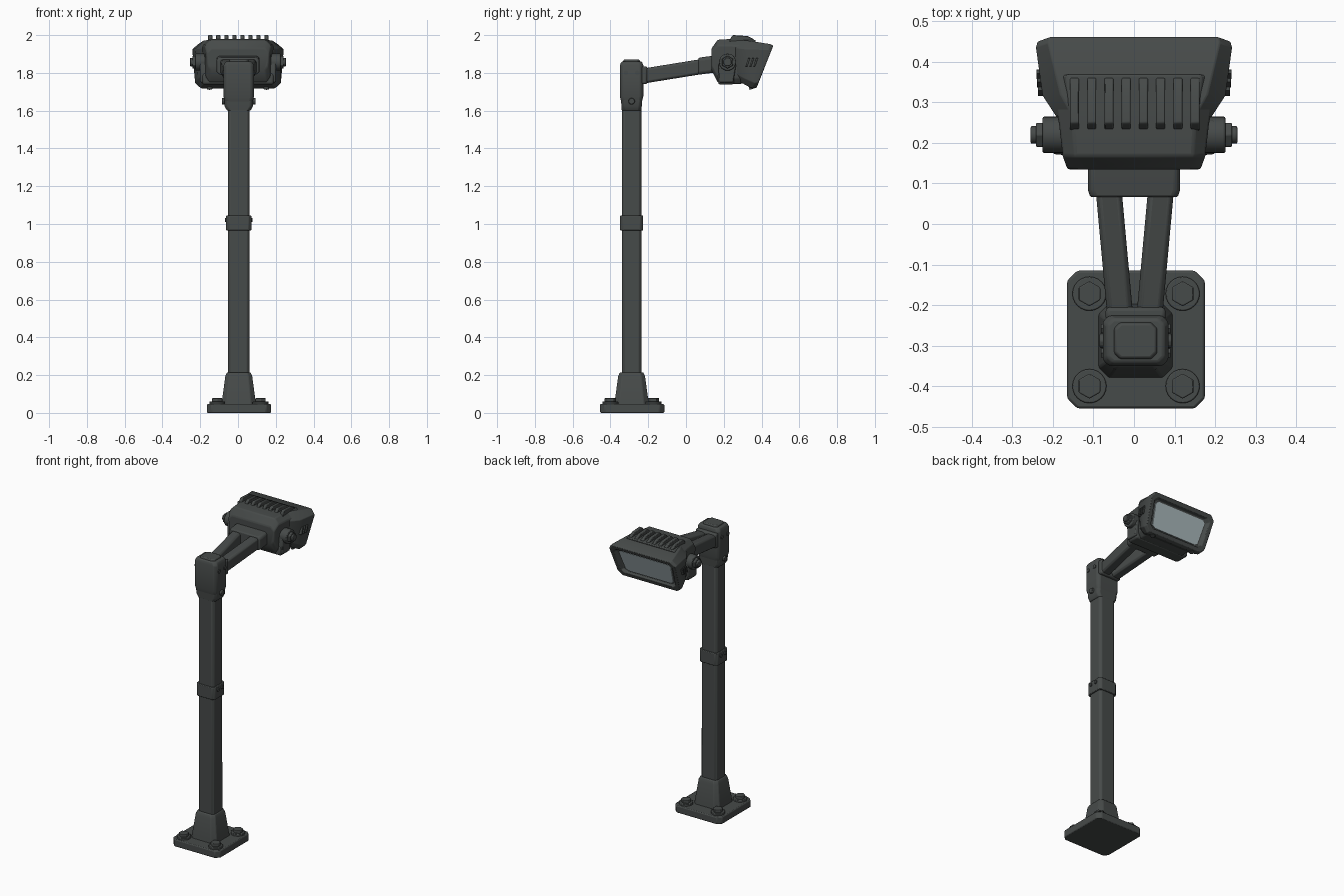
import bpy, bmesh, math
from mathutils import Vector, Matrix

if "Cube" in bpy.data.objects:
    bpy.data.objects.remove(bpy.data.objects["Cube"])


def material(name, rgb):
    m = bpy.data.materials.new(name)
    m.diffuse_color = (*rgb, 1)
    m.use_nodes = True
    m.node_tree.nodes["Principled BSDF"].inputs["Base Color"].default_value = m.diffuse_color
    return m


METAL = material("dark grey metal", (0.062, 0.069, 0.067))
GLASS = material("pale glass", (0.42, 0.50, 0.52))
CX, CY = 0.004, -0.288          # post axis


def finish(name, bm, mat=METAL, bevel=0.0):
    bmesh.ops.recalc_face_normals(bm, faces=bm.faces)
    me = bpy.data.meshes.new(name)
    bm.to_mesh(me)
    bm.free()
    ob = bpy.data.objects.new(name, me)
    bpy.context.collection.objects.link(ob)
    me.materials.append(mat)
    bpy.context.view_layer.objects.active = ob
    ob.select_set(True)
    if bevel:
        b = ob.modifiers.new("bevel", "BEVEL")
        b.width, b.segments, b.limit_method = bevel, 2, "ANGLE"
    bpy.ops.object.shade_smooth_by_angle(angle=math.radians(35))
    ob.select_set(False)
    return ob


def loft(name, rings, bevel=0.0, mat=METAL):
    """Skin a list of equal-length point loops and cap both ends."""
    bm = bmesh.new()
    loops = [[bm.verts.new(p) for p in r] for r in rings]
    n = len(loops[0])
    for a, b in zip(loops, loops[1:]):
        for i in range(n):
            bm.faces.new((a[i], a[(i + 1) % n], b[(i + 1) % n], b[i]))
    bm.faces.new(loops[0])
    bm.faces.new(loops[-1])
    return finish(name, bm, mat, bevel)


def octagon(hx, hy, c):
    return [(hx - c, -hy), (hx, c - hy), (hx, hy - c), (hx - c, hy),
            (c - hx, hy), (-hx, hy - c), (-hx, c - hy), (c - hx, -hy)]


def column(name, levels, bevel=0.004, cx=CX, cy=CY):
    """Stack of chamfered rectangles: (z, half x, half y, chamfer)."""
    return loft(name, [[(cx + x, cy + y, z) for x, y in octagon(hx, hy, c)]
                       for z, hx, hy, c in levels], bevel)


def box(name, lo, hi, bevel=0.006, mat=METAL):
    bm = bmesh.new()
    lo, hi = Vector(lo), Vector(hi)
    size = Matrix.Diagonal((*(hi - lo), 1))
    bmesh.ops.create_cube(bm, size=1, matrix=Matrix.Translation((lo + hi) / 2) @ size)
    return finish(name, bm, mat, bevel)


def rod(name, start, end, r, sides=20, bevel=0.003, r2=None):
    a, b = Vector(start), Vector(end)
    bm = bmesh.new()
    m = Matrix.Translation((a + b) / 2) @ (b - a).to_track_quat("Z", "Y").to_matrix().to_4x4()
    bmesh.ops.create_cone(bm, cap_ends=True, segments=sides, radius1=r,
                          radius2=r if r2 is None else r2, depth=(b - a).length, matrix=m)
    return finish(name, bm, METAL, bevel)


# Base plate and anchor bolts
column("base_plate", [(0, 0.17, 0.17, 0.025), (0.047, 0.17, 0.17, 0.025)], 0.006, 0.005, -0.285)
for x in (-0.11, 0.12):
    for y in (-0.4, -0.172):
        rod("bolt_washer", (x, y, 0.04), (x, y, 0.06), 0.042, 24)
        rod("anchor_bolt", (x, y, 0.05), (x, y, 0.078), 0.031, 6)

# Tapered foot and post
column("foot", [(0.04, 0.092, 0.092, 0.025), (0.07, 0.088, 0.088, 0.025),
                (0.195, 0.071, 0.071, 0.02), (0.215, 0.062, 0.062, 0.018)])
column("post", [(0.05, 0.057, 0.052, 0.012), (1.7, 0.057, 0.052, 0.012)])

# Middle clamp with screws
column("middle_clamp", [(0.965, 0.067, 0.061, 0.015), (1.045, 0.067, 0.061, 0.015)])
for s in (-1, 1):
    for y in (-0.022, 0.022):
        x0 = CX + s * 0.06
        rod("clamp_screw", (x0, CY + y, 1.022), (x0 + s * 0.014, CY + y, 1.022), 0.011, 8, 0)

# Post cap: neck, block, raised lid
column("neck_clamp", [(1.60, 0.062, 0.052, 0.015), (1.625, 0.076, 0.054, 0.015),
                      (1.685, 0.076, 0.058, 0.015)])
for s in (-1, 1):
    x0 = CX + s * 0.07
    rod("neck_screw", (x0, CY, 1.65), (x0 + s * 0.019, CY, 1.65), 0.018, 8)
    for y in (-0.03, 0.03):
        x0 = CX + s * 0.078
        rod("cap_screw", (x0, CY + y, 1.8), (x0 + s * 0.008, CY + y, 1.8), 0.013, 6, 0)
column("post_cap", [(1.635, 0.07, 0.052, 0.012), (1.675, 0.081, 0.062, 0.015),
                    (1.84, 0.081, 0.062, 0.015), (1.86, 0.07, 0.054, 0.015)], 0.006)
column("cap_lid", [(1.85, 0.056, 0.048, 0.014), (1.87, 0.05, 0.042, 0.014)])
box("arm_socket", (-0.07, -0.24, 1.74), (0.078, -0.205, 1.835), 0.01)

# Pair of diverging arms
for s in (-1, 1):
    rings = []
    for y, x, z in ((-0.26, 0.033, 1.778), (0.1, 0.066, 1.836)):
        rings.append([(s * x + 0.002 + a, y, z + b) for a, b in octagon(0.032, 0.04, 0.01)])
    loft("arm", rings, 0.004)

# Knuckle joining arms to lamp
loft("knuckle", [[(x, y, z + zz) for x, zz in octagon(hx, 0.045, 0.012)]
                 for y, hx, z in ((0.066, 0.108, 1.835), (0.085, 0.114, 1.838), (0.18, 0.114, 1.85))], 0.006)


def head_ring(top, bot, hw, ct, cb, slant=0.03):
    """Eight-sided section in a plane tilted between the top and bottom (y, z) points."""
    t, b = Vector((0, *top)), Vector((0, *bot))
    up = (t - b)
    h = up.length
    prof = [(hw - ct, h), (hw, h - ct), (hw - slant * 0.5, cb), (hw - slant - cb * 0.5, 0)]
    prof += [(-x, v) for x, v in reversed(prof)]
    return [b + up * (v / h) + Vector((x, 0, 0)) for x, v in prof]


# Lamp body
loft("lamp_body", [
    head_ring((0.135, 1.93), (0.135, 1.815), 0.165, 0.025, 0.025, 0.01),
    head_ring((0.168, 1.975), (0.168, 1.75), 0.176, 0.03, 0.03, 0.01),
    head_ring((0.245, 1.98), (0.25, 1.74), 0.185, 0.035, 0.03, 0.01),
    head_ring((0.37, 1.975), (0.33, 1.745), 0.205, 0.04, 0.03)], 0.006)

# Flared hood with recessed opening
loft("lamp_hood", [
    head_ring((0.262, 1.972), (0.262, 1.765), 0.19, 0.04, 0.03),
    head_ring((0.32, 1.972), (0.308, 1.74), 0.226, 0.045, 0.03),
    head_ring((0.448, 1.952), (0.352, 1.718), 0.242, 0.03, 0.03),
    head_ring((0.462, 1.943), (0.374, 1.722), 0.238, 0.03, 0.03),
    head_ring((0.452, 1.92), (0.383, 1.745), 0.212, 0.022, 0.02),
    head_ring((0.428, 1.918), (0.363, 1.753), 0.2, 0.02, 0.018)], 0.003)

# Glass pane just proud of the recess floor
n = Vector((0, 0.93, -0.366))
pane = head_ring((0.4245, 1.909), (0.3665, 1.762), 0.187, 0.015, 0.012)
loft("lamp_glass", [pane, [p + n * 0.006 for p in pane]], 0, GLASS)

# Cooling fins
for i in range(8):
    x = 0.002 + (i - 3.5) * 0.0425
    prof = [(0.228, 1.96), (0.236, 1.985), (0.25, 2.0), (0.325, 1.995), (0.36, 1.978), (0.36, 1.96)]
    loft("cooling_fin", [[(x + d, y, z) for y, z in prof] for d in (-0.011, 0.011)], 0.003)

# Yoke and pivots on both sides, plus side vents
box("yoke_bar", (-0.19, 0.17, 1.738), (0.19, 0.255, 1.8), 0.012)
for s in (-1, 1):
    side = lambda a, y=0.22, z=1.857: (s * a, y, z)
    lug = [(0.175, 1.75), (0.25, 1.75), (0.265, 1.84), (0.255, 1.89), (0.19, 1.89), (0.172, 1.84)]
    loft("yoke_lug", [[(s * a, y, z) for y, z in lug] for a in (0.165, 0.2)], 0.006)
    rod("pivot_disc", side(0.17), side(0.226), 0.045, 24, 0.005)
    rod("pivot_nut", side(0.22), side(0.242), 0.034, 6, 0.003)
    rod("pivot_pin", side(0.23), side(0.255), 0.022, 16, 0.004)
    for k in range(3):
        y = 0.315 + k * 0.021
        slat = [(y, 1.835), (y + 0.01, 1.835), (y + 0.024, 1.878), (y + 0.014, 1.878)]
        loft("side_vent", [[(s * a, yy, z) for yy, z in slat] for a in (0.2, 0.237 + k * 0.002)], 0.001)
    rod("hood_screw", (s * 0.15, 0.345, 1.735), (s * 0.15, 0.352, 1.715), 0.016, 10, 0.002)
